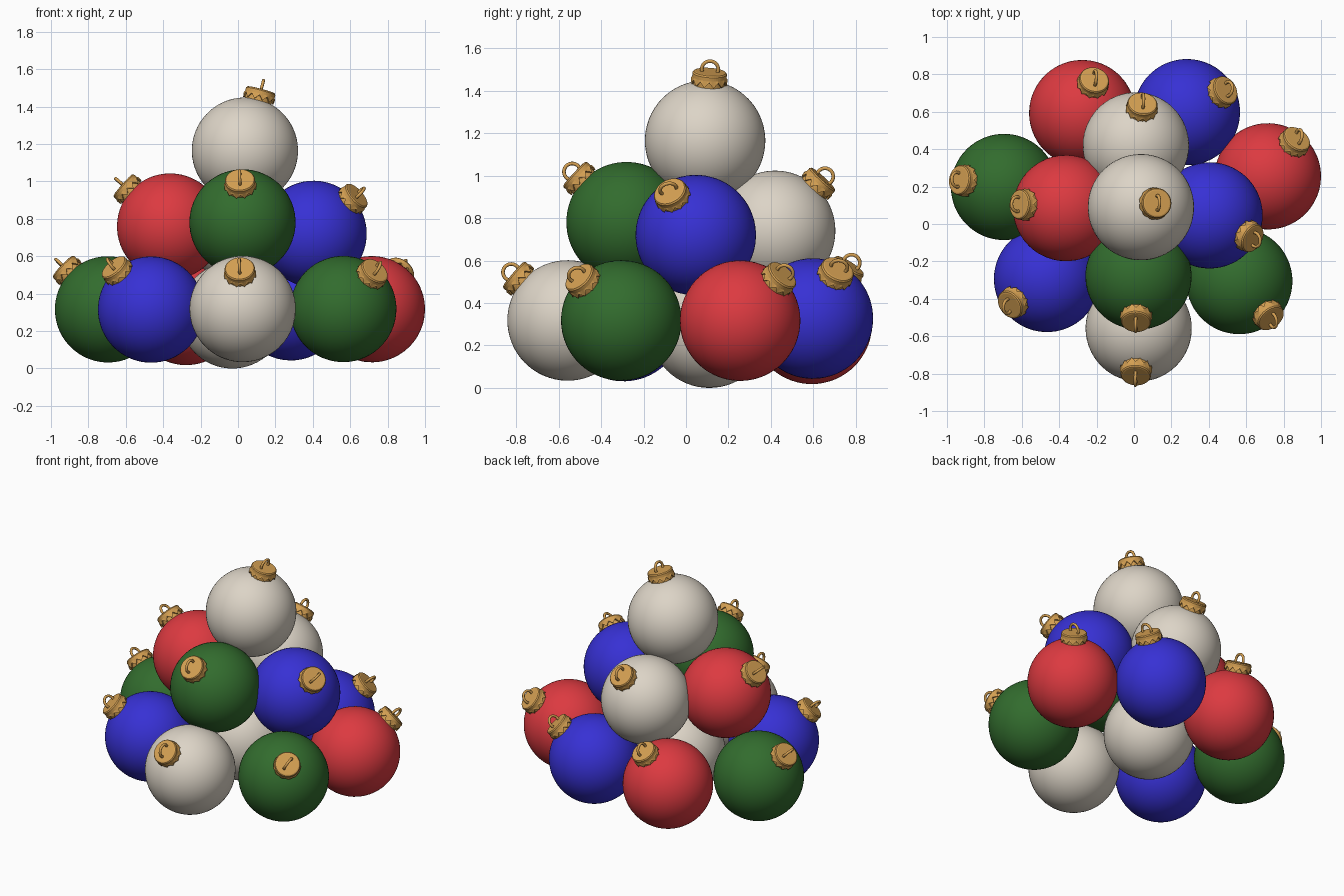
import bpy, bmesh, math
from mathutils import Vector, Matrix

if "Cube" in bpy.data.objects:
    bpy.data.objects.remove(bpy.data.objects["Cube"])

R = 0.284


def material(name, rgb):
    m = bpy.data.materials.new(name)
    m.diffuse_color = (*rgb, 1)
    m.use_nodes = True
    m.node_tree.nodes["Principled BSDF"].inputs["Base Color"].default_value = m.diffuse_color
    return m


COLOURS = {
    "red": material("red", (0.72, 0.042, 0.052)),
    "blue": material("blue", (0.038, 0.03, 0.66)),
    "green": material("green", (0.032, 0.15, 0.027)),
    "white": material("warm white", (0.72, 0.66, 0.57)),
}
GOLD = material("gold", (0.66, 0.35, 0.085))


def finish(bm, name, mat, smooth=True):
    bmesh.ops.recalc_face_normals(bm, faces=bm.faces)
    me = bpy.data.meshes.new(name)
    bm.to_mesh(me)
    bm.free()
    me.materials.append(mat)
    for p in me.polygons:
        p.use_smooth = smooth
    return me


def ball_mesh(name, mat):
    bm = bmesh.new()
    bmesh.ops.create_uvsphere(bm, u_segments=64, v_segments=32, radius=R)
    return finish(bm, name, mat)


def skin(bm, rings, cap_ends=True):
    n = len(rings[0])
    for a, b in zip(rings, rings[1:]):
        for i in range(n):
            j = (i + 1) % n
            bm.faces.new((a[i], a[j], b[j], b[i]))
    if cap_ends:
        bm.faces.new(rings[0])
        bm.faces.new(rings[-1])


def cap_mesh():
    # round cap with a zigzag skirt: (radius, height, tooth depth)
    profile = [(0.068, 0.338, 0), (0.076, 0.336, 0), (0.081, 0.329, 0), (0.081, 0.311, 0),
               (0.086, 0.291, 0.013), (0.078, 0.291, 0.013), (0.074, 0.30, 0), (0.074, 0.26, 0)]
    n, teeth = 48, 12
    bm = bmesh.new()
    rings = []
    for r, z, d in profile:
        ring = []
        for i in range(n):
            a = 2 * math.pi * i / n
            ph = (i * teeth / n) % 1
            zig = abs(ph * 2 - 1) * 2 - 1
            ring.append(bm.verts.new((r * math.cos(a), r * math.sin(a), z + d * zig)))
        rings.append(ring)
    skin(bm, rings)
    return finish(bm, "cap", GOLD, False)


def loop_mesh():
    # wire arch spanning local y
    rad, tube, base = 0.039, 0.0085, 0.350
    path = [(-rad * 0.85, 0.325, 0.0)]
    for k in range(17):
        a = math.pi * (1.1 - 1.2 * k / 16)
        path.append((rad * math.cos(a), base + rad * math.sin(a), a))
    path.append((rad * 0.85, 0.325, math.pi))
    path[0] = (path[0][0], path[0][1], math.pi)
    path[-1] = (path[-1][0], path[-1][1], 0.0)
    bm = bmesh.new()
    rings = []
    for y, z, a in path:
        nrm = Vector((0, math.cos(a), math.sin(a)))
        rings.append([bm.verts.new(Vector((0, y, z)) + tube * (
            nrm * math.cos(t) + Vector((1, 0, 0)) * math.sin(t)))
            for t in (2 * math.pi * i / 10 for i in range(10))])
    skin(bm, rings)
    return finish(bm, "loop", GOLD)


BALLS = {c: ball_mesh(c + "_ball", m) for c, m in COLOURS.items()}
CAP, LOOP = cap_mesh(), loop_mesh()


def add(name, mesh, mat):
    ob = bpy.data.objects.new(name, mesh)
    bpy.context.collection.objects.link(ob)
    ob.matrix_world = mat


# colour, centre, direction of the cap
ORNAMENTS = [
    # bottom layer
    ("white", (0.025, -0.558, 0.318), (-0.015, -0.24, 0.205)),
    ("green", (0.563, -0.305, 0.318), (0.17, -0.20, 0.205)),
    ("blue", (-0.465, -0.294, 0.315), (-0.193, -0.134, 0.22)),
    ("green", (-0.695, 0.198, 0.316), (-0.235, 0.037, 0.225)),
    ("red", (0.716, 0.255, 0.317), (0.155, 0.20, 0.215)),
    ("blue", (0.283, 0.598, 0.327), (0.203, 0.115, 0.226)),
    ("red", (-0.277, 0.593, 0.302), (0.064, 0.176, 0.27)),
    ("white", (-0.03, 0.11, 0.284), (0, 0, 1)),
    # middle layer
    ("red", (-0.363, 0.085, 0.759), (-0.25, 0.02, 0.22)),
    ("green", (0.024, -0.28, 0.781), (-0.013, -0.235, 0.218)),
    ("blue", (0.404, 0.046, 0.72), (0.225, -0.12, 0.20)),
    ("white", (0.01, 0.42, 0.74), (0.035, 0.22, 0.24)),
    # top
    ("white", (0.037, 0.09, 1.165), (0.085, 0.022, 0.32)),
]
for i, (colour, centre, aim) in enumerate(ORNAMENTS, 1):
    rot = Vector((0, 0, 1)).rotation_difference(Vector(aim)).to_matrix().to_4x4()
    mat = Matrix.Translation(centre) @ rot
    add(f"{colour}_ball_{i}", BALLS[colour], mat)
    add(f"cap_{i}", CAP, mat)
    add(f"hanging_loop_{i}", LOOP, mat)
